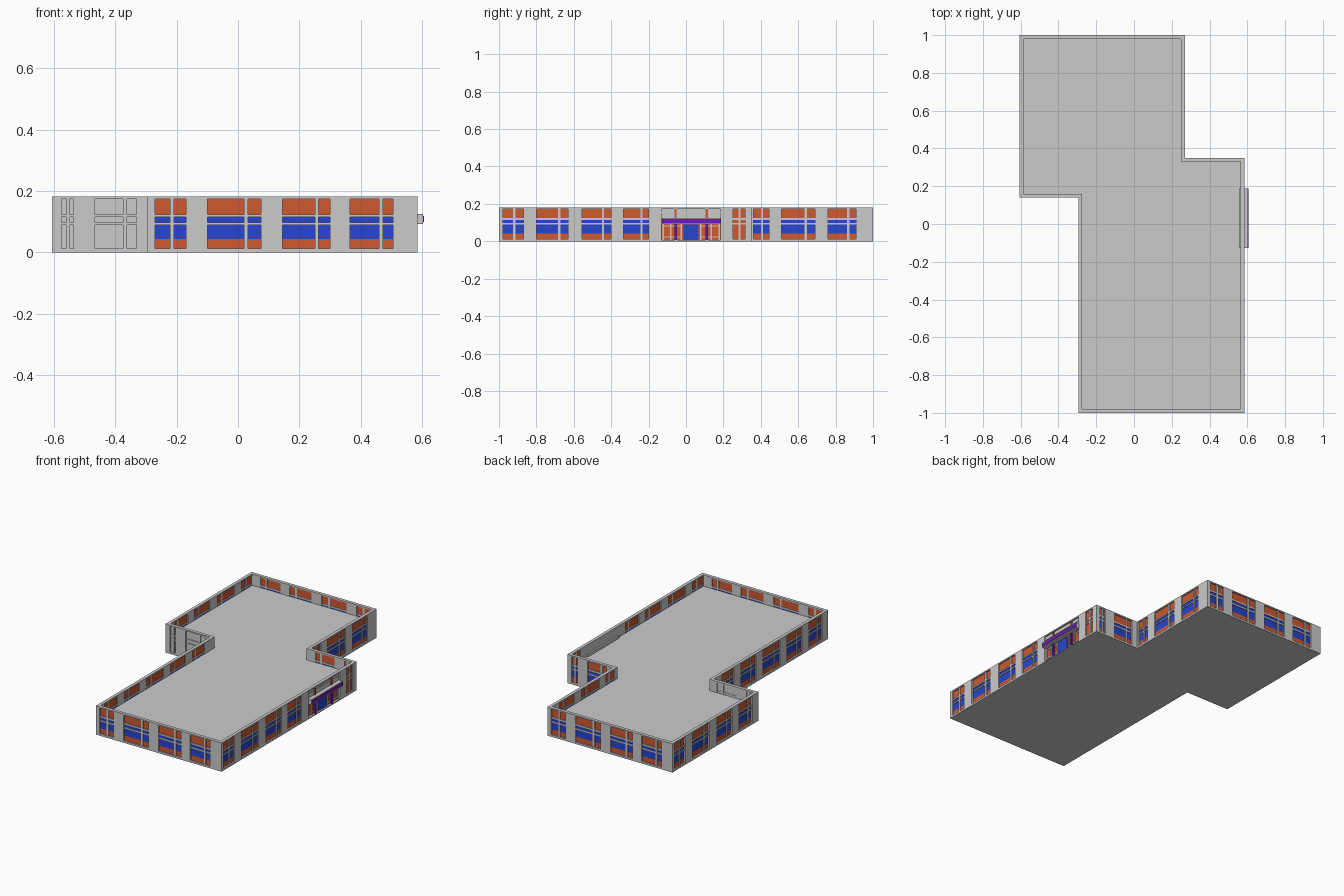
import bpy, bmesh
from mathutils import Vector

if "Cube" in bpy.data.objects:
    bpy.data.objects.remove(bpy.data.objects["Cube"])

H, T, ROOF = 0.182, 0.02, 0.11
OUTLINE = [(-0.295, -1), (0.585, -1), (0.585, 0.35), (0.27, 0.35),
           (0.27, 1), (-0.605, 1), (-0.605, 0.14), (-0.295, 0.14)]


def material(name, rgb):
    m = bpy.data.materials.new(name)
    m.diffuse_color = (*rgb, 1)
    m.use_nodes = True
    m.node_tree.nodes["Principled BSDF"].inputs["Base Color"].default_value = m.diffuse_color
    return m


MATS = {"orange": material("orange", (0.62, 0.10, 0.03)),
        "blue": material("blue", (0.02, 0.06, 0.62)),
        "purple": material("purple", (0.16, 0.01, 0.45)),
        "grey": None}


def finish(name, bm, mat=None):
    bmesh.ops.recalc_face_normals(bm, faces=bm.faces)
    me = bpy.data.meshes.new(name)
    bm.to_mesh(me)
    bm.free()
    ob = bpy.data.objects.new(name, me)
    bpy.context.collection.objects.link(ob)
    if mat:
        me.materials.append(mat)
    return ob


class Wall:
    """Boxes in wall space: u along the wall, v outwards from its face, z up."""

    def __init__(self, a, b):
        self.a = Vector((*a, 0))
        self.d = (Vector((*b, 0)) - self.a).normalized()
        self.n = Vector((self.d.y, -self.d.x, 0))
        self.parts = {}

    def box(self, part, u0, u1, v0, v1, z0, z1, colour="grey"):
        bm = self.parts.setdefault((part, colour), bmesh.new())
        made = bmesh.ops.create_cube(bm, size=1)["verts"]
        for p in made:
            u = u1 if p.co.x > 0 else u0
            v = v1 if p.co.y > 0 else v0
            z = z1 if p.co.z > 0 else z0
            p.co = self.a + self.d * u + self.n * v + Vector((0, 0, z))

    def window(self, u0, u1, style):
        # stacked coloured panels behind a grid of bars
        for z0, z1, c in ((0.012, 0.043, "orange"), (0.043, 0.12, "blue"), (0.12, 0.174, "orange")):
            colour = {"colour": c, "orange": "orange", "grey": "grey"}[style]
            self.box("window_panels", u0, u1, -0.015, -0.009, z0, z1, colour)
        for z0, z1 in ((0.09, 0.098), (0.115, 0.124)):
            self.box("window_bars", u0, u1, -0.017, -0.004, z0, z1)
        m = u0 + (u1 - u0) * (0.72 if u1 - u0 > 0.12 else 0.55)
        self.box("window_bars", m - 0.006, m + 0.006, -0.017, -0.003, 0.012, 0.174)

    def build(self, name, length, openings):
        u = 0
        for u0, u1, style in openings:
            self.box("wall", u, u0, -T, 0, 0, H)
            if style == "entrance":
                self.box("wall", u0, u1, -T, 0, 0, 0.006)
                entrance(self, u0, u1)
            else:
                self.box("wall", u0, u1, -T, 0, 0, 0.012)
                self.window(u0, u1, style)
            self.box("wall", u0, u1, -T, 0, 0.174, H)
            u = u1
        self.box("wall", u, length, -T, 0, 0, H)
        for (part, colour), bm in self.parts.items():
            label = part if part.startswith("entrance") else f"{name}_{part}"
            finish(f"{label}_{colour}", bm, MATS[colour])


def entrance(w, u0, u1):
    mid = (u0 + u1) / 2
    # upper panel with two narrow strips
    w.box("entrance_back", u0, u1, -0.02, -0.01, 0.12, 0.174)
    w.box("entrance_bars", u0, u1, -0.012, -0.006, 0.15, 0.156)
    # canopy and its fascia
    w.box("entrance_canopy", u0 + 0.003, u1 + 0.003, -0.03, 0.017, 0.092, 0.125)
    w.box("entrance_fascia", u0 + 0.003, u1 + 0.003, 0.016, 0.02, 0.099, 0.119, "purple")
    # glazing, door and columns
    w.box("entrance_glazing", u0, u1, -0.02, -0.014, 0.006, 0.093, "orange")
    w.box("entrance_door", mid - 0.042, mid + 0.038, -0.018, -0.01, 0.006, 0.09, "blue")
    for s in (-1, 1):
        c = mid + s * 0.083
        w.box("entrance_strips", c - 0.006, c + 0.006, -0.012, -0.004, 0.12, 0.174, "orange")
        w.box("entrance_columns", c - 0.007, c + 0.007, -0.014, -0.002, 0.006, 0.093, "purple")
        for off in (0.052, 0.108, 0.15):
            b = mid + s * off
            w.box("entrance_bars", b - 0.004, b + 0.004, -0.016, -0.009, 0.006, 0.093)
        e = sorted((mid + s * 0.048, mid + s * 0.156))
        for z in (0.02, 0.078):
            w.box("entrance_bars", e[0], e[1], -0.016, -0.01, z, z + 0.006)


def row(*spans, style="colour"):
    return [(a, b, style) for a, b in spans]


# openings per wall, measured from its left end as seen from outside
FOUR = row((0.025, 0.125), (0.195, 0.37), (0.44, 0.595), (0.66, 0.80))
SIDE = row((0.022, 0.13), (0.20, 0.37), (0.445, 0.60), (0.665, 0.80))
NOTCH = ((0.03, 0.07), (0.14, 0.275))
WALLS = [
    ("front", FOUR),
    ("right", SIDE + [(0.87, 1.185, "entrance"), (1.25, 1.315, "orange")]),
    ("right_notch", row(*NOTCH)),
    ("right_rear", row((0.01, 0.095), (0.16, 0.34), (0.41, 0.56))),
    ("back", FOUR),
    ("left_rear", SIDE),
    ("left_notch", row(*NOTCH, style="grey")),
    ("left", row((0.08, 0.20), (0.27, 0.42), (0.49, 0.66), (0.73, 0.88), (0.95, 1.08))),
]
n = len(OUTLINE)
for i, (name, openings) in enumerate(WALLS):
    a, b, c = (Vector(OUTLINE[(i + k) % n]) for k in range(3))
    e, f = b - a, c - b
    convex = e.x * f.y - e.y * f.x > 0
    # corners butt together instead of overlapping
    length = e.length + (-T if convex else T)
    Wall(a, b).build(name, length, openings)

# floor plate and sunken flat roof, both from the footprint
def slab(name, inset, z0, z1):
    bm = bmesh.new()
    pts = []
    for i in range(n):
        p, q, r = (Vector(OUTLINE[(i + k - 1) % n]) for k in range(3))
        d1, d2 = (q - p).normalized(), (r - q).normalized()
        inward = Vector((-d1.y, d1.x)) + Vector((-d2.y, d2.x))
        pts.append(bm.verts.new((*(q + inward * inset), z0)))
    face = bm.faces.new(pts)
    top = bmesh.ops.extrude_face_region(bm, geom=[face])["geom"]
    bmesh.ops.translate(bm, vec=(0, 0, z1 - z0),
                        verts=[g for g in top if isinstance(g, bmesh.types.BMVert)])
    return finish(name, bm)


slab("floor_plate", 0.001, 0.0, 0.005)
slab("flat_roof", T - 0.001, ROOF - 0.01, ROOF)
